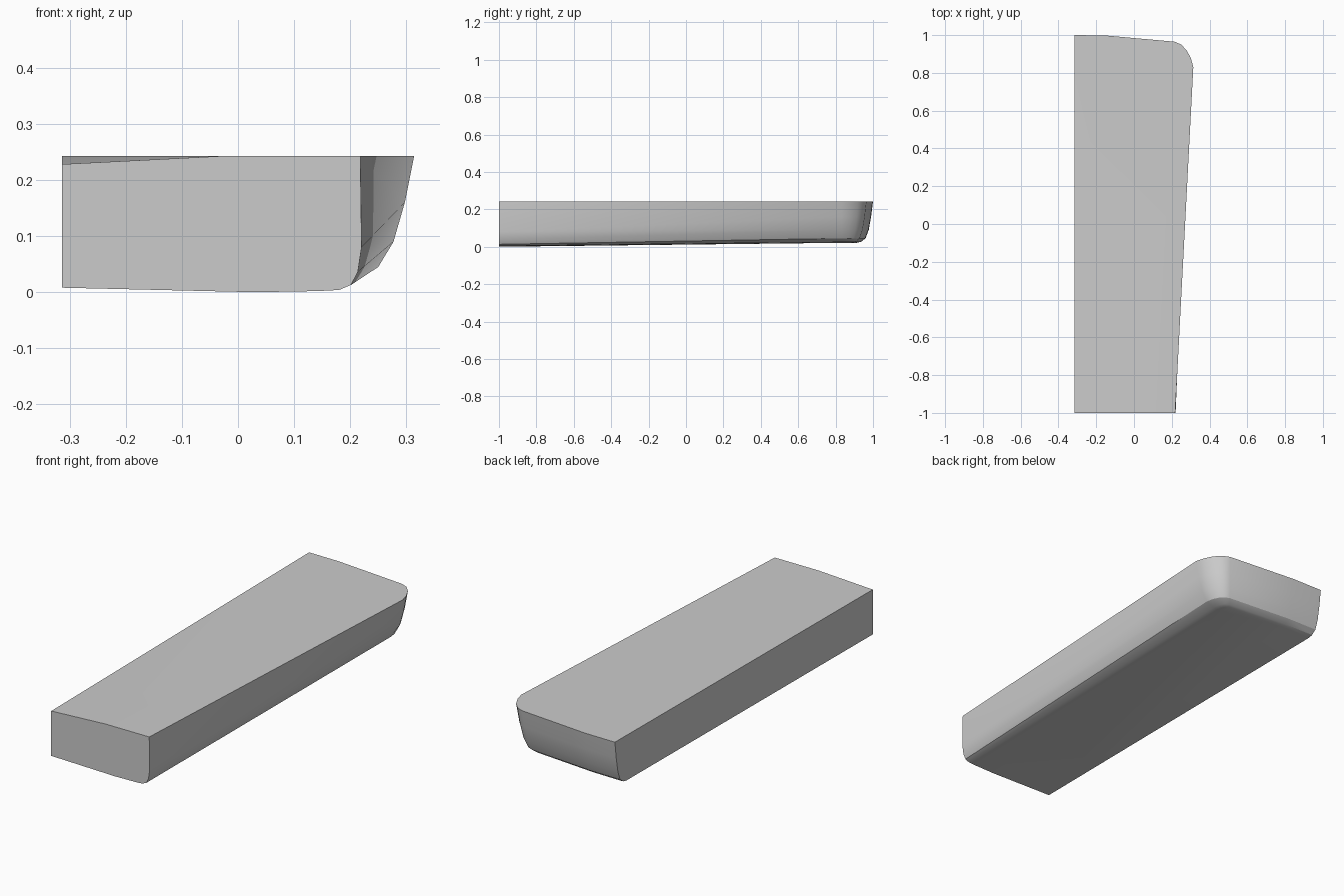
import bpy, bmesh, math

if "Cube" in bpy.data.objects:
    bpy.data.objects.remove(bpy.data.objects["Cube"])

TOP = 0.243
bm = bmesh.new()

def column(top, base, shrink, heights):
    # wall profile from the bottom edge up to the rim
    return [bm.verts.new((top[0] + (base[0] - top[0]) * f,
                          top[1] + (base[1] - top[1]) * f, z))
            for f, z in zip(shrink, heights)]

# front right wall profile, nearly square with a small rounded lower edge
cols = [column((0.218, -1), (0.143, -1),
               [1, 0.5, 0.22, 0.06, -0.03, 0],
               [0.002, 0.004, 0.013, 0.036, 0.08, TOP])]

# rounded back corner and back wall, flaring outwards towards the rim
rim = [(0.314, 0.83), (0.302, 0.875), (0.28, 0.918), (0.25, 0.95),
       (0.215, 0.965), (-0.15, 0.998), (-0.314, 1.0)]
foot = [(0.175, 0.84), (0.175, 0.86), (0.173, 0.87), (0.168, 0.88),
        (0.155, 0.885), (-0.15, 0.91), (-0.314, 0.913)]
for t, b in zip(rim, foot):
    cols.append(column(t, b, [1, 0.74, 0.46, 0.265, 0.12, 0],
                       [0.021, 0.026, 0.045, 0.09, 0.16, TOP]))

# walls between neighbouring profiles
for a, b in zip(cols, cols[1:]):
    for k in range(len(a) - 1):
        bm.faces.new((a[k], b[k], b[k + 1], a[k + 1]))

# front left corner (slightly dipped on top) and front mid points
low_left = bm.verts.new((-0.314, -1, 0.008))
low_mid = bm.verts.new((0.03, -1, 0.0))
high_left = bm.verts.new((-0.314, -1, 0.228))
high_mid = bm.verts.new((-0.02, -1, TOP))

# front, left, bottom and top closing faces
bm.faces.new([low_left, low_mid] + cols[0] + [high_mid, high_left])
bm.faces.new([high_left, low_left] + cols[-1])
bm.faces.new([low_left, low_mid] + [c[0] for c in cols])
bm.faces.new([high_mid] + [c[-1] for c in cols])
bm.faces.new([high_left, high_mid, cols[-1][-1]])

bmesh.ops.triangulate(bm, faces=bm.faces[:])
bmesh.ops.recalc_face_normals(bm, faces=bm.faces[:])

mesh = bpy.data.meshes.new("tapered_block")
bm.to_mesh(mesh)
bm.free()
block = bpy.data.objects.new("tapered_block", mesh)
bpy.context.collection.objects.link(block)
bpy.context.view_layer.objects.active = block
block.select_set(True)
bpy.ops.object.shade_smooth_by_angle(angle=math.radians(25))
